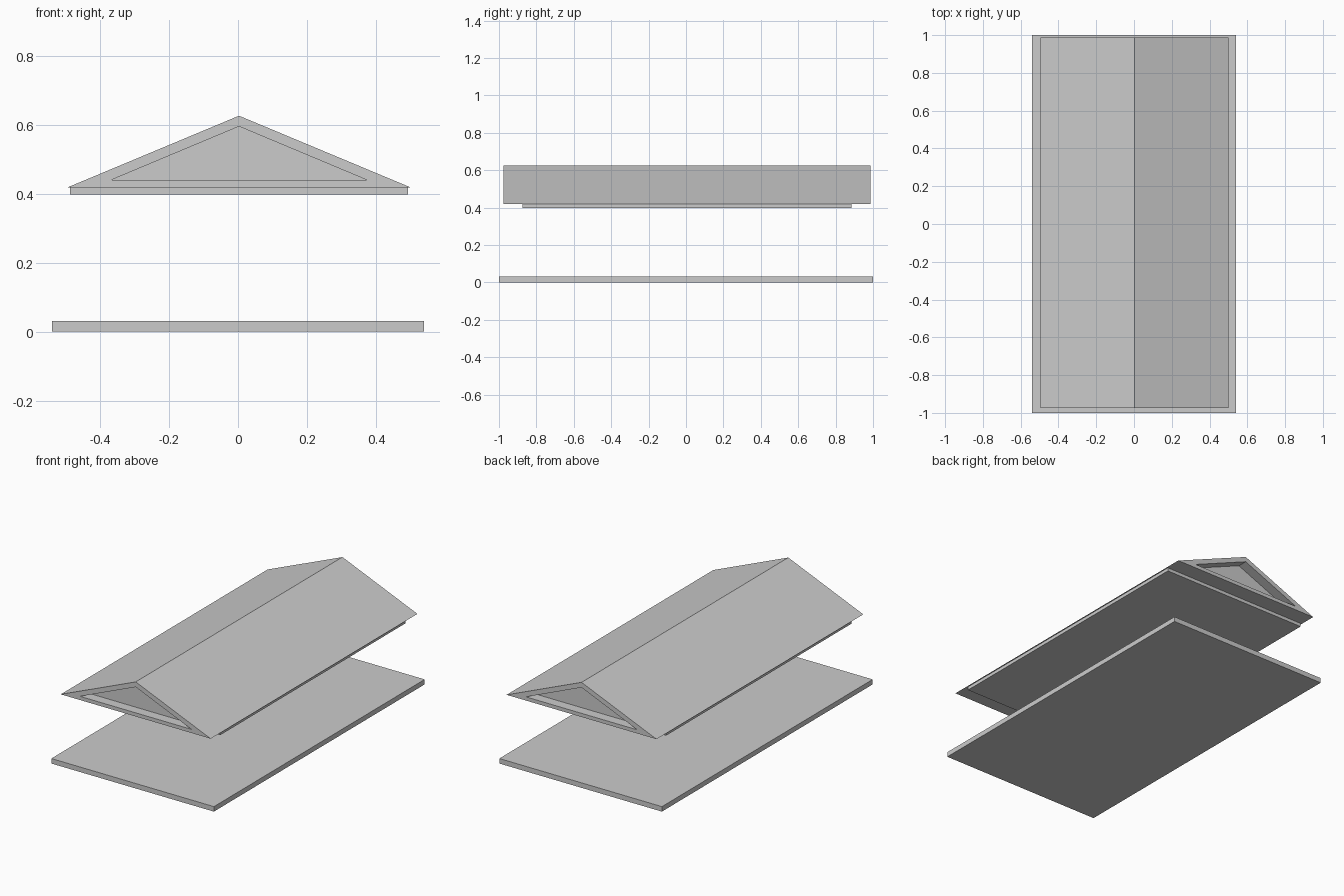
import bpy

if "Cube" in bpy.data.objects:
    bpy.data.objects.remove(bpy.data.objects["Cube"])

CX, CY = 0.003, 0.006  # roof sits a hair off the slab's centre


def box(name, x, y, z0, z1, cx=0.0, cy=0.0):
    bpy.ops.mesh.primitive_cube_add(size=1, location=(cx, cy, (z0 + z1) / 2))
    ob = bpy.context.object
    ob.name = name
    ob.scale = (x, y, z1 - z0)
    bpy.ops.object.transform_apply(location=False, rotation=False, scale=True)
    return ob


def gable(name, outer, inner, half_length, depth):
    """Triangular prism with a recessed triangle in both ends.
    Each triangle is (half width, eave z, apex z)."""
    def ring(tri, y):
        w, z0, z1 = tri
        return [(CX - w, CY + y, z0), (CX + w, CY + y, z0), (CX, CY + y, z1)]

    h, r = half_length, half_length - depth
    rings = [(inner, -r), (inner, -h), (outer, -h), (outer, h), (inner, h), (inner, r)]
    verts = [v for tri, y in rings for v in ring(tri, y)]
    faces = [(0, 1, 2), (17, 16, 15)]
    for k in range(5):
        for i in range(3):
            j = (i + 1) % 3
            a, b = 3 * k, 3 * k + 3
            faces.append((a + j, a + i, b + i, b + j))
    mesh = bpy.data.meshes.new(name)
    mesh.from_pydata(verts, [], faces)
    mesh.update()
    ob = bpy.data.objects.new(name, mesh)
    bpy.context.collection.objects.link(ob)
    # consistent outward normals
    bpy.ops.object.select_all(action='DESELECT')
    bpy.context.view_layer.objects.active = ob
    ob.select_set(True)
    bpy.ops.object.mode_set(mode='EDIT')
    bpy.ops.mesh.select_all(action='SELECT')
    bpy.ops.mesh.normals_make_consistent(inside=False)
    bpy.ops.object.mode_set(mode='OBJECT')
    return ob


# Ground slab
box("floor_slab", 1.08, 2.0, 0.0, 0.03)

# Thin ceiling panel under the roof
box("ceiling_panel", 0.98, 1.76, 0.398, 0.418, CX, CY)

# Gabled roof with recessed pediments
gable("gabled_roof", (0.498, 0.418, 0.626), (0.37, 0.44, 0.595), 0.981, 0.06)
